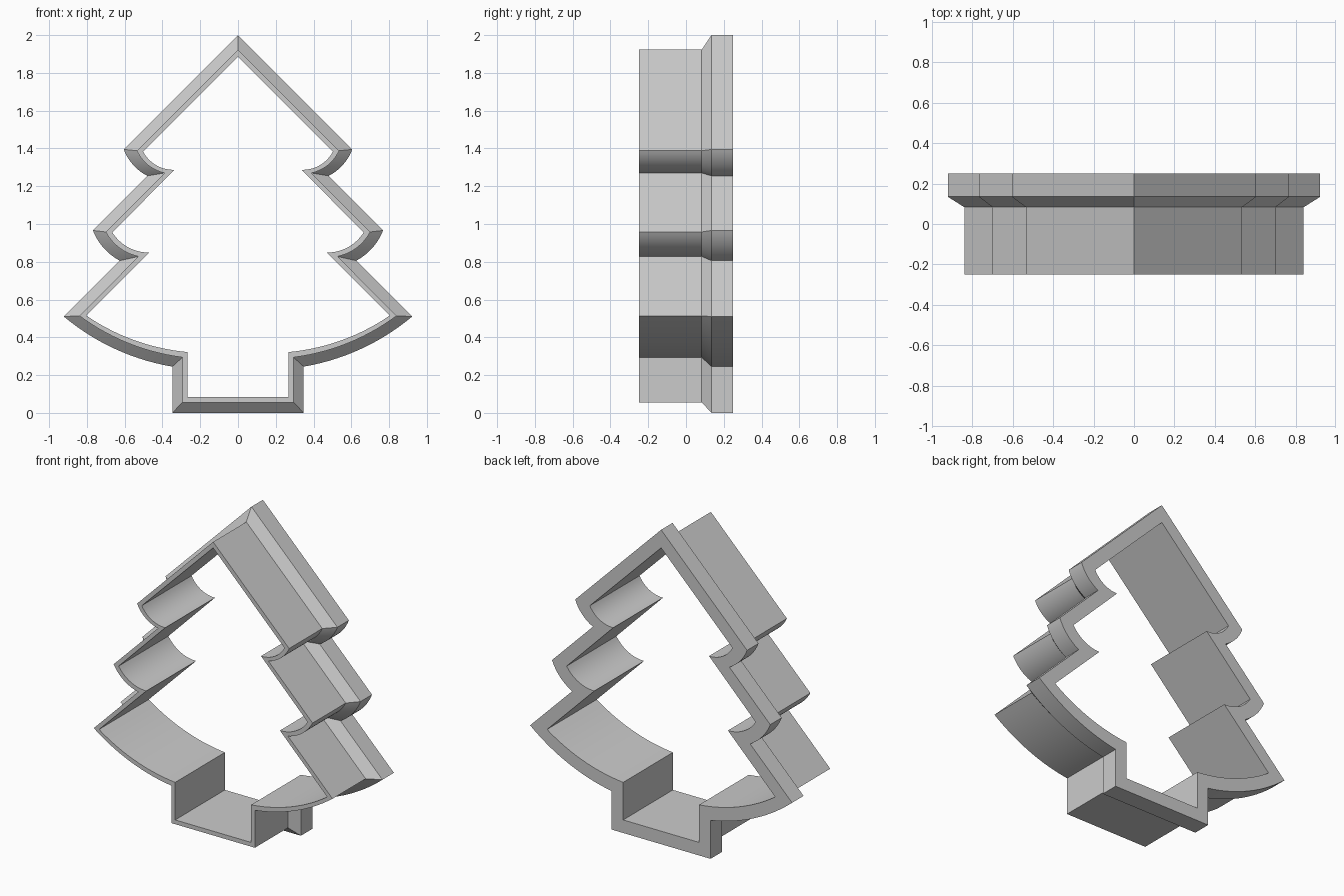
import bpy, bmesh, math
from mathutils import Vector

cube = bpy.data.objects.get("Cube")
if cube:
    bpy.data.objects.remove(cube, do_unlink=True)

ARC_STEPS = 14


def arc(start, end, radius):
    """Points from start to end along a circle bulging down and outward."""
    a, b = Vector(start), Vector(end)
    chord = b - a
    normal = Vector((chord.y, -chord.x)).normalized()
    if normal.y < 0:
        normal = -normal
    centre = (a + b) / 2 + normal * math.sqrt(radius ** 2 - chord.length_squared / 4)
    t0 = math.atan2(a.y - centre.y, a.x - centre.x)
    t1 = math.atan2(b.y - centre.y, b.x - centre.x)
    return [centre + radius * Vector((math.cos(t), math.sin(t)))
            for t in (t0 + (t1 - t0) * i / ARC_STEPS for i in range(ARC_STEPS + 1))]


def tree_outline(apex, branches, trunk_x, base_z):
    """Closed tree outline: right half from the apex down, then mirrored."""
    half = [Vector((0, apex))]
    for tip, notch, radius in branches:
        half += arc(tip, notch, radius)
    half.append(Vector((trunk_x, base_z)))
    return half + [Vector((-p.x, p.y)) for p in reversed(half[1:])]


# Each branch: tip, inner notch, radius of its curved underside
inner = tree_outline(1.885, [((0.502, 1.383), (0.337, 1.287), 0.18),
                             ((0.665, 0.955), (0.470, 0.849), 0.227),
                             ((0.803, 0.515), (0.267, 0.322), 1.13)], 0.267, 0.083)
wall = tree_outline(1.923, [((0.535, 1.388), (0.388, 1.270), 0.207),
                            ((0.700, 0.958), (0.527, 0.828), 0.254),
                            ((0.840, 0.514), (0.294, 0.294), 1.16)], 0.294, 0.056)
flange = tree_outline(2.0, [((0.605, 1.395), (0.480, 1.255), 0.261),
                            ((0.768, 0.966), (0.626, 0.806), 0.308),
                            ((0.922, 0.510), (0.348, 0.245), 1.21)], 0.348, 0.0)

# Skin the rings: cutting edge, wall, bevel, flange, back rim, inner wall
rings = [(inner, -0.25), (wall, -0.25), (wall, 0.083),
         (flange, 0.135), (flange, 0.25), (inner, 0.25)]
bm = bmesh.new()
loops = [[bm.verts.new((p.x, y, p.y)) for p in outline] for outline, y in rings]
count = len(inner)
for k, loop in enumerate(loops):
    following = loops[(k + 1) % len(loops)]
    for i in range(count):
        j = (i + 1) % count
        bm.faces.new((loop[i], loop[j], following[j], following[i]))
bmesh.ops.recalc_face_normals(bm, faces=bm.faces)

mesh = bpy.data.meshes.new("tree_cutter")
bm.to_mesh(mesh)
bm.free()
cutter = bpy.data.objects.new("tree_cutter", mesh)
bpy.context.collection.objects.link(cutter)

bpy.ops.object.select_all(action='DESELECT')
cutter.select_set(True)
bpy.context.view_layer.objects.active = cutter
bpy.ops.object.shade_smooth_by_angle(angle=math.radians(25))
